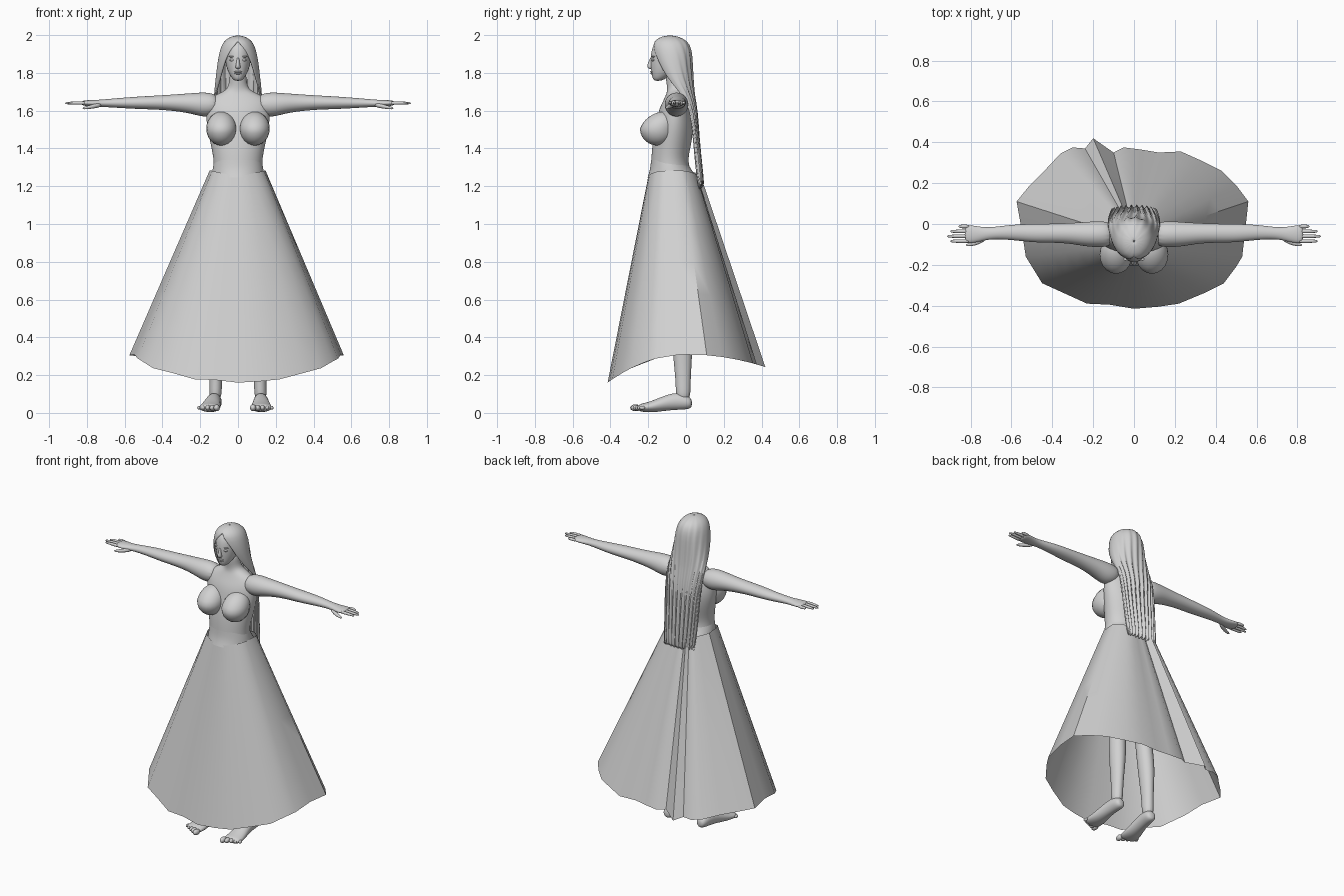
import bpy, bmesh
from math import sin, cos, pi, radians
from mathutils import Vector, Matrix

cube = bpy.data.objects.get("Cube")
if cube:
    bpy.data.objects.remove(cube, do_unlink=True)

SHADE = (.64, .64, .64, 1)
grey = bpy.data.materials.new("plain_grey")
grey.use_nodes = True
grey.diffuse_color = SHADE
for node in grey.node_tree.nodes:
    if node.type == 'BSDF_PRINCIPLED':
        node.inputs["Base Color"].default_value = SHADE


def finish(name, bm, mirror=False, subdivide=0, angle=60):
    """Turn a bmesh into a smooth-shaded object."""
    bmesh.ops.recalc_face_normals(bm, faces=bm.faces)
    mesh = bpy.data.meshes.new(name)
    bm.to_mesh(mesh)
    bm.free()
    mesh.materials.append(grey)
    obj = bpy.data.objects.new(name, mesh)
    bpy.context.collection.objects.link(obj)
    bpy.ops.object.select_all(action='DESELECT')
    obj.select_set(True)
    bpy.context.view_layer.objects.active = obj
    bpy.ops.object.shade_smooth_by_angle(angle=radians(angle))
    if mirror:
        obj.modifiers.new("mirror", 'MIRROR')
    if subdivide:
        sub = obj.modifiers.new("subdivision", 'SUBSURF')
        sub.levels = sub.render_levels = subdivide
    return obj


def bridge(bm, rows, closed=True):
    """Join neighbouring rows of vertices with quads."""
    for low, high in zip(rows, rows[1:]):
        n = len(low)
        for i in range(n if closed else n - 1):
            j = (i + 1) % n
            bm.faces.new((low[i], low[j], high[j], high[i]))


def loft(name, axis, rings, sides=16, caps=True, **options):
    """Ellipse rings (position, centre a, centre b, radius a, radius b)."""
    bm = bmesh.new()
    rows = []
    for t, a, b, ra, rb in rings:
        row = []
        for i in range(sides):
            p, q = a + ra * cos(2 * pi * i / sides), b + rb * sin(2 * pi * i / sides)
            row.append(bm.verts.new({'x': (t, p, q), 'y': (p, t, q), 'z': (p, q, t)}[axis]))
        rows.append(row)
    bridge(bm, rows)
    if caps:
        bm.faces.new(rows[0])
        bm.faces.new(rows[-1])
    return finish(name, bm, subdivide=options.pop("subdivide", 2), angle=180, **options)


def ellipsoid(name, centre, radii, droop=0, **options):
    bm = bmesh.new()
    bmesh.ops.create_uvsphere(bm, u_segments=20, v_segments=12, radius=1)
    bmesh.ops.scale(bm, vec=Vector(radii), verts=bm.verts)
    for v in bm.verts:
        v.co.y += droop * max(0, v.co.z)
    bmesh.ops.translate(bm, vec=Vector(centre), verts=bm.verts)
    return finish(name, bm, **options)


# Torso and neck
loft("torso", 'z', [
    (.98, 0, -.05, .13, .09), (1.08, 0, -.05, .165, .115),
    (1.25, 0, -.075, .135, .115), (1.33, 0, -.09, .126, .095),
    (1.42, 0, -.075, .145, .105), (1.52, 0, -.06, .168, .1),
    (1.6, 0, -.06, .17, .087), (1.65, 0, -.055, .165, .067),
    (1.685, 0, -.05, .12, .056), (1.705, 0, -.05, .065, .05),
    (1.74, 0, -.055, .046, .046), (1.82, 0, -.07, .044, .048)], sides=24)
ellipsoid("breast", (.088, -.15, 1.505), (.08, .094, .09), droop=.35, mirror=True)
loft("bodice_hem", 'z', [(1.34, 0, -.09, .126, .096), (1.29, 0, -.083, .136, .107),
                         (1.245, 0, -.07, .143, .135)], sides=24, caps=False)

# Arms, palms and fingers
loft("arm", 'x', [
    (.1, -.05, 1.635, .06, .05), (.17, -.05, 1.63, .066, .07),
    (.24, -.05, 1.638, .061, .056), (.32, -.045, 1.642, .05, .046),
    (.42, -.045, 1.643, .047, .038), (.5, -.045, 1.642, .046, .035),
    (.6, -.04, 1.641, .038, .029), (.7, -.045, 1.64, .028, .021),
    (.75, -.05, 1.638, .036, .019), (.8, -.05, 1.64, .046, .016),
    (.83, -.05, 1.64, .042, .012)], mirror=True)
for finger, y, tip in [("little", -.012, .86), ("ring", -.036, .9),
                       ("middle", -.06, .916), ("index", -.084, .9)]:
    loft(finger + "_finger", 'x', [
        (.8, y, 1.64, .011, .011), (.85, y, 1.641, .01, .01),
        (tip - .01, y, 1.64, .008, .007), (tip, y, 1.639, .004, .004)],
        sides=8, subdivide=1, mirror=True)
loft("thumb", 'x', [(.72, -.065, 1.632, .014, .014), (.76, -.088, 1.624, .015, .013),
                    (.8, -.1, 1.616, .011, .01), (.825, -.104, 1.612, .005, .005)],
     sides=8, subdivide=1, mirror=True)

# Legs
loft("leg", 'z', [
    (.06, .12, -.015, .034, .04), (.15, .118, -.015, .033, .039),
    (.25, .115, -.017, .036, .047), (.42, .11, -.02, .051, .059),
    (.58, .1, -.035, .046, .051), (.8, .095, -.04, .066, .071),
    (1, .085, -.045, .083, .09), (1.1, .08, -.05, .08, .085)], mirror=True)

# Feet with toes, turned slightly outward
for side, sign, turn in [("left", 1, 1), ("right", -1, 8)]:
    place = Matrix.Translation((sign * .12, 0, 0)) @ Matrix.Rotation(radians(sign * turn), 4, 'Z')
    parts = [loft(side + "_foot", 'y', [
        (.032, 0, .05, .02, .02), (.012, 0, .055, .036, .037),
        (-.04, 0, .063, .038, .047), (-.1, 0, .055, .042, .043),
        (-.17, 0, .035, .053, .033), (-.22, 0, .028, .058, .024),
        (-.255, 0, .027, .054, .018)])]
    for i in range(5):
        size = .018 - .002 * i
        parts.append(ellipsoid(f"{side}_toe_{i + 1}",
                               (sign * (.025 * i - .045), .008 * i - .265, .027),
                               (size * .9, size * 1.5, size)))
    for part in parts:
        part.matrix_world = place

# Head and face
loft("head", 'z', [
    (1.757, 0, -.15, .018, .018), (1.775, 0, -.138, .036, .042),
    (1.81, 0, -.115, .056, .071), (1.85, 0, -.1, .067, .09),
    (1.9, 0, -.093, .074, .096), (1.95, 0, -.088, .07, .088),
    (1.98, 0, -.085, .04, .05)])
loft("nose", 'z', [(1.82, 0, -.185, .011, .01), (1.832, 0, -.189, .016, .021),
                   (1.85, 0, -.186, .009, .016), (1.885, 0, -.182, .007, .008)],
     sides=10, subdivide=1)
for lip, z, depth in [("upper_lip", 1.806, .01), ("lower_lip", 1.797, .009)]:
    ellipsoid(lip, (0, -.18, z), (.02, depth, .005))
ellipsoid("eye", (.03, -.173, 1.868), (.014, .009, .007), mirror=True)
ellipsoid("brow", (.031, -.172, 1.886), (.02, .01, .004), mirror=True)

# Long hair, open around the face: height, centre y, radii, opening angle
HAIR = [(2, -.085, .002, .002, 0), (1.993, -.085, .035, .04, 0),
        (1.978, -.083, .063, .076, 0), (1.95, -.08, .087, .1, 10),
        (1.9, -.075, .102, .107, 34), (1.83, -.066, .112, .1, 46),
        (1.75, -.042, .121, .08, 58), (1.68, -.005, .13, .048, 75),
        (1.6, .025, .128, .033, 88), (1.45, .044, .122, .023, 92),
        (1.3, .055, .115, .025, 94), (1.19, .073, .108, .018, 96)]
bm = bmesh.new()
rows = []
for k, (z, cy, rx, ry, gap) in enumerate(HAIR):
    row = []
    for i in range(49):
        a = radians(gap + (360 - 2 * gap) * i / 48)
        wave = .0007 * k * cos(i * pi / 2 + .3 * k)
        row.append(bm.verts.new((rx * sin(a), cy - (ry + wave) * cos(a) + wave * .5,
                                 z + (wave * 2 if k > 9 else 0))))
    rows.append(row)
bridge(bm, rows, closed=False)
bmesh.ops.remove_doubles(bm, verts=bm.verts, dist=.0003)
hair = finish("hair", bm)
shell = hair.modifiers.new("thickness", 'SOLIDIFY')
shell.thickness = .012
shell.offset = -1
sub = hair.modifiers.new("subdivision", 'SUBSURF')
sub.levels = sub.render_levels = 1

# Flared skirt: pleated hem outline drawn up to the waist
HEM = [(0, -.415), (.12, -.405), (.22, -.39), (.34, -.34), (.44, -.29), (.5, -.21),
       (.53, -.16), (.545, -.03), (.56, .11), (.5, .19), (.43, .26), (.33, .31),
       (.23, .355), (.12, .35), (.03, .365), (-.05, .375), (-.1, .35), (-.2, .42),
       (-.24, .37), (-.3, .375), (-.36, .345), (-.43, .27), (-.51, .19),
       (-.575, .11), (-.55, -.03), (-.53, -.16), (-.45, -.29), (-.34, -.34),
       (-.23, -.39), (-.12, -.395)]
bm = bmesh.new()
rows = []
for step in range(7):
    t = step / 6
    row = []
    for x, y in HEM:
        hem = Vector((x, y, .31 - (.87 if y < 0 else .38) * y * y))
        waist = Vector((x * .26, y * .33 - .063, 1.25 + .06 * abs(x)))
        row.append(bm.verts.new(waist.lerp(hem, t)))
    rows.append(row)
bridge(bm, rows)
finish("skirt", bm, angle=40)
